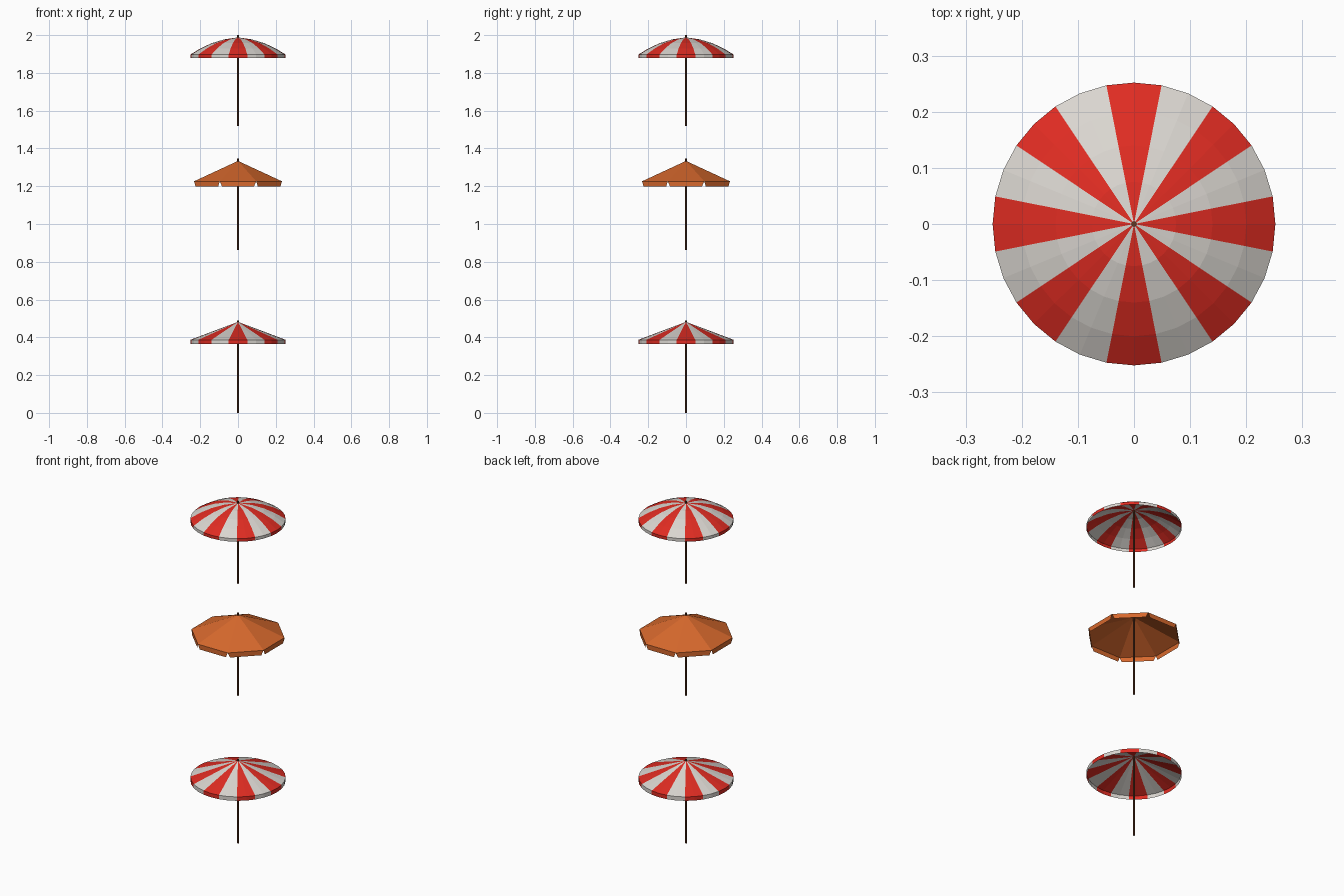
import bpy, bmesh
from math import cos, sin, pi

if "Cube" in bpy.data.objects:
    bpy.data.objects.remove(bpy.data.objects["Cube"])


def material(name, rgb):
    m = bpy.data.materials.new(name)
    m.diffuse_color = (*rgb, 1)
    m.use_nodes = True
    m.node_tree.nodes["Principled BSDF"].inputs["Base Color"].default_value = m.diffuse_color
    return m


RED = material("red_cloth", (0.74, 0.025, 0.016))
WHITE = material("white_cloth", (0.70, 0.67, 0.63))
ORANGE = material("orange_cloth", (0.68, 0.14, 0.026))
BROWN = material("brown_wood", (0.13, 0.04, 0.015))


def pole(name, z0, z1):
    bpy.ops.mesh.primitive_cylinder_add(vertices=8, radius=0.005, depth=z1 - z0,
                                        location=(0, 0, (z0 + z1) / 2))
    ob = bpy.context.object
    ob.name = name
    ob.data.materials.append(BROWN)


def canopy(name, profile, sides, hem_z, mats, seg_per_panel, inset=0.0):
    """Radial cloth shell: profile runs from apex (r=0) to rim, then a hanging valance."""
    bm = bmesh.new()
    offset = -pi / sides * seg_per_panel
    apex = bm.verts.new((0, 0, profile[0][1]))
    rings = [[bm.verts.new((r * cos(offset + 2 * pi * i / sides),
                            r * sin(offset + 2 * pi * i / sides), z))
              for i in range(sides)] for r, z in profile[1:]]
    for i in range(sides):
        j = (i + 1) % sides
        mat = (i // seg_per_panel) % len(mats)
        # roof panel
        faces = [bm.faces.new((apex, rings[0][i], rings[0][j]))]
        for a, b in zip(rings, rings[1:]):
            faces.append(bm.faces.new((a[i], b[i], b[j], a[j])))
        # valance flap, tapered at the corners when inset
        p, q = rings[-1][i], rings[-1][j]
        d = (q.co - p.co).normalized() * inset
        lo = [bm.verts.new((c.x, c.y, hem_z)) for c in (p.co + d, q.co - d)]
        faces.append(bm.faces.new((p, lo[0], lo[1], q)))
        for f in faces:
            f.material_index = mat
    me = bpy.data.meshes.new(name)
    bm.to_mesh(me)
    bm.free()
    for m in mats:
        me.materials.append(m)
    bpy.context.collection.objects.link(bpy.data.objects.new(name, me))


# Bottom umbrella: striped cone
pole("lower_pole", 0.0, 0.49)
canopy("lower_canopy", [(0, 0.482), (0.252, 0.387)], 32, 0.364, [RED, WHITE], 2)

# Middle umbrella: plain octagon with separate flaps
pole("middle_pole", 0.863, 1.347)
canopy("middle_canopy", [(0, 1.334), (0.252, 1.226)], 8, 1.198, [ORANGE], 1, 0.012)

# Top umbrella: striped dome
pole("upper_pole", 1.518, 2.0)
canopy("upper_canopy", [(0, 1.988), (0.075, 1.977), (0.14, 1.957), (0.2, 1.929), (0.252, 1.897)],
       32, 1.879, [RED, WHITE], 2)
